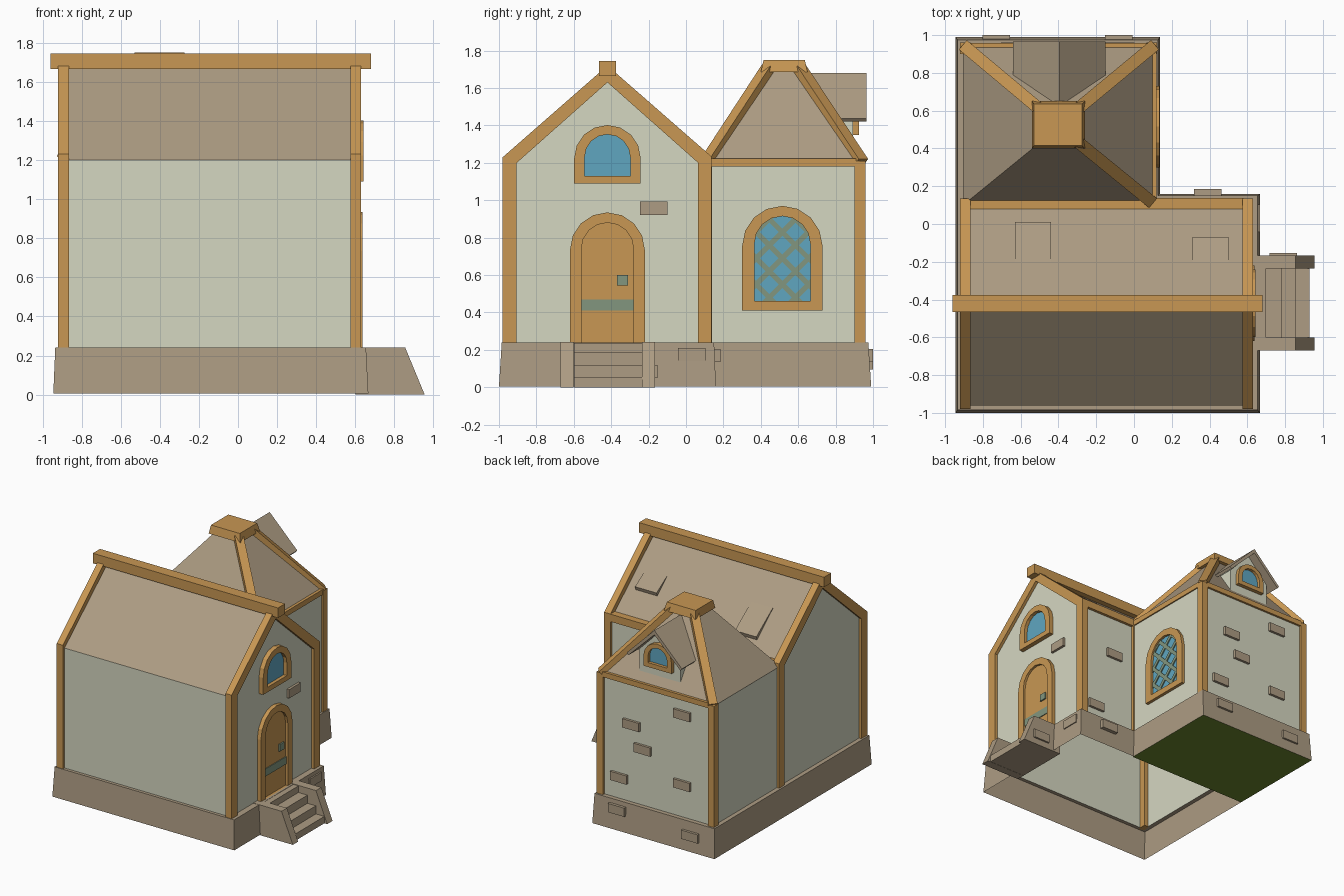
import bpy, bmesh, math
from mathutils import Vector

if "Cube" in bpy.data.objects:
    bpy.data.objects.remove(bpy.data.objects["Cube"])


def lin(c):
    c /= 255
    return c / 12.92 if c <= 0.04045 else ((c + 0.055) / 1.055) ** 2.4


def material(name, r, g, b):
    m = bpy.data.materials.new(name)
    m.diffuse_color = (lin(r), lin(g), lin(b), 1)
    m.use_nodes = True
    m.node_tree.nodes["Principled BSDF"].inputs["Base Color"].default_value = m.diffuse_color
    return m


PLASTER = material("pale plaster", 213, 215, 193)
WOOD = material("golden wood", 200, 151, 83)
STONE = material("tan stone", 173, 156, 131)
GLASS = material("blue glass", 96, 166, 192)
METAL = material("grey green metal", 130, 150, 126)
MOSS = material("moss green", 108, 134, 46)


def obj(name, verts, faces, mats, rule=None, fix=True):
    """Mesh object; rule(face) picks the material slot."""
    bm = bmesh.new()
    vs = [bm.verts.new(v) for v in verts]
    for f in faces:
        bm.faces.new([vs[i] for i in f])
    if fix:
        bmesh.ops.recalc_face_normals(bm, faces=bm.faces)
    bm.normal_update()
    if rule:
        for f in bm.faces:
            f.material_index = rule(f)
    me = bpy.data.meshes.new(name)
    bm.to_mesh(me)
    bm.free()
    for m in mats:
        me.materials.append(m)
    o = bpy.data.objects.new(name, me)
    bpy.context.collection.objects.link(o)
    return o


def at(axis, u, v, d):
    return (d, u, v) if axis == "x" else (u, d, v)


def loft(name, loops, mats, rule=None, caps=(True, True)):
    """Skin a stack of equal vertex loops."""
    n = len(loops[0])
    faces = [(k * n + i, k * n + (i + 1) % n, (k + 1) * n + (i + 1) % n, (k + 1) * n + i)
             for k in range(len(loops) - 1) for i in range(n)]
    if caps[0]:
        faces.append(tuple(range(n))[::-1])
    if caps[1]:
        faces.append(tuple(range((len(loops) - 1) * n, len(loops) * n)))
    return obj(name, [p for l in loops for p in l], faces, mats, rule)


def prism(name, pts, axis, d0, d1, mat):
    return loft(name, [[at(axis, u, v, d) for u, v in pts] for d in (d0, d1)], [mat])


def rect(x0, x1, y0, y1, z):
    return [(x0, y0, z), (x1, y0, z), (x1, y1, z), (x0, y1, z)]


def box(name, x0, x1, y0, y1, z0, z1, mat):
    return loft(name, [rect(x0, x1, y0, y1, z0), rect(x0, x1, y0, y1, z1)], [mat])


def beam(name, a, b, w, h, mat):
    """Square timber from a to b, kept upright."""
    a, b = Vector(a), Vector(b)
    d = (b - a).normalized()
    s = d.cross(Vector((0, 0, 1))).normalized() * w / 2
    t = s.cross(d).normalized() * h / 2
    return loft(name, [[p + s + t, p - s + t, p - s - t, p + s - t] for p in (a, b)], [mat])


def arch(c, r, z0, zc, n=8):
    return [(c - r, z0), (c + r, z0)] + [
        (c + r * math.cos(math.pi * i / n), zc + r * math.sin(math.pi * i / n)) for i in range(n + 1)]


def arch_frame(name, outer, inner, axis, d0, d1, panel_d, panel_mat, panel_name):
    """Arched trim ring with a recessed panel."""
    loops = [[at(axis, u, v, d) for u, v in p]
             for p, d in ((outer, d0), (outer, d1), (inner, d1), (inner, d0))]
    loft(name, loops, [WOOD], caps=(False, False))
    prism(panel_name, inner, axis, d0, panel_d, panel_mat)


# Main gabled house: open-bottomed shell, roof picked by slope
gable = [(-0.96, 0.24), (-0.96, 1.2), (-0.42, 1.665), (0.115, 1.2), (0.115, 0.24)]
v = [(x, y, z) for x in (-0.9, 0.605) for y, z in gable]
obj("house_shell", v, [(0, 1, 2, 3, 4), (9, 8, 7, 6, 5), (0, 5, 6, 1), (1, 6, 7, 2), (2, 7, 8, 3), (3, 8, 9, 4)],
    [PLASTER, STONE], lambda f: int(f.normal.z > 0.3))

# Gable timber frames at both ends
outer = [(-0.98, 0.24), (-0.98, 1.23), (-0.42, 1.72), (0.135, 1.235), (0.135, 0.24)]
inner = [(-0.905, 0.24), (-0.905, 1.2), (-0.42, 1.63), (0.065, 1.2), (0.065, 0.24)]
for side, x0, x1 in (("left", -0.92, -0.865), ("right", 0.575, 0.63)):
    for i in range(4):
        prism(f"{side}_gable_timber_{i}", [outer[i], outer[i + 1], inner[i + 1], inner[i]], "x", x0, x1, WOOD)
box("ridge_beam", -0.96, 0.68, -0.465, -0.375, 1.665, 1.745, WOOD)
box("back_eave_beam", -0.87, 0.58, 0.08, 0.137, 1.175, 1.235, WOOD)

# Tower walls and hipped roof
loft("tower_walls", [rect(-0.9, 0.11, 0.1, 0.94, z) for z in (0.24, 1.2)], [PLASTER], caps=(False, False))
loft("tower_roof", [rect(-0.905, 0.115, 0.1, 0.95, 1.2), rect(-0.5, -0.3, 0.43, 0.61, 1.7)],
     [STONE], caps=(False, True))
loft("tower_cap", [rect(-0.54, -0.26, 0.4, 0.65, 1.685), rect(-0.53, -0.275, 0.415, 0.635, 1.75)], [WOOD])
for name, x, y, tx, ty in (("back_right", 0.095, 0.935, -0.31, 0.6), ("back_left", -0.89, 0.935, -0.49, 0.6),
                           ("front_right", 0.095, 0.115, -0.31, 0.445)):
    beam("hip_beam_" + name, (x, y, 1.2), (tx, ty, 1.705), 0.065, 0.06, WOOD)
box("tower_post_right", 0.065, 0.122, 0.9, 0.96, 0.24, 1.21, WOOD)
box("tower_post_left", -0.92, -0.865, 0.9, 0.96, 0.24, 1.21, WOOD)
box("tower_post_junction", 0.09, 0.122, 0.1, 0.14, 0.24, 1.2, WOOD)
box("tower_eave_right", 0.08, 0.12, 0.12, 0.91, 1.18, 1.222, WOOD)
box("tower_eave_back", -0.88, 0.08, 0.915, 0.957, 1.18, 1.222, WOOD)

# Stone footing: tapered skirts with a ledge, moss under the tower
loft("house_footing", [rect(-0.945, 0.667, -1, 0.16, 0.005), rect(-0.935, 0.655, -0.985, 0.15, 0.24),
                       rect(-0.9, 0.6, -0.955, 0.11, 0.24)], [STONE], caps=(False, False))
loft("tower_footing", [rect(-0.945, 0.137, 0.15, 0.99, 0.005), rect(-0.935, 0.128, 0.14, 0.975, 0.24),
                       rect(-0.9, 0.11, 0.1, 0.94, 0.24)], [STONE], caps=(False, False))
obj("tower_underside", rect(-0.945, 0.137, 0.15, 0.99, 0.005), [(3, 2, 1, 0)], [MOSS], fix=False)

# Entrance steps with sloped side walls
prism("steps", [(0.6, 0), (0.93, 0), (0.93, 0.055), (0.855, 0.055), (0.855, 0.12), (0.78, 0.12),
                (0.78, 0.185), (0.7, 0.185), (0.7, 0.238), (0.6, 0.238)], "y", -0.6, -0.235, STONE)
for side, y in (("front", -0.67), ("back", -0.235)):
    prism(f"step_wall_{side}", [(0.6, 0), (0.955, 0), (0.855, 0.242), (0.6, 0.242)], "y", y, y + 0.068, STONE)

# Door, its band and handle
arch_frame("door_frame", arch(-0.42, 0.2, 0.24, 0.735), arch(-0.42, 0.14, 0.24, 0.74), "x",
           0.6, 0.637, 0.618, WOOD, "door")
box("door_band", 0.61, 0.624, -0.56, -0.28, 0.41, 0.47, METAL)
box("door_handle", 0.61, 0.63, -0.37, -0.31, 0.545, 0.6, METAL)

# Arched windows
arch_frame("attic_window_frame", arch(-0.42, 0.178, 1.09, 1.224), arch(-0.42, 0.122, 1.13, 1.23), "x",
           0.6, 0.642, 0.614, GLASS, "attic_window_glass")
arch_frame("tower_window_frame", arch(0.515, 0.215, 0.41, 0.755), arch(0.515, 0.15, 0.46, 0.765), "x",
           0.105, 0.135, 0.115, GLASS, "tower_window_glass")


def in_window(y, z):
    return abs(y - 0.515) < 0.17 and z > 0.44 and (z < 0.76 or math.hypot(y - 0.515, z - 0.76) < 0.17)


# Diagonal lattice, trimmed to end inside the window frame
for sign in (1, -1):
    for k in range(-4, 5):
        line = [(0.515 + k * 0.14 + sign * t, 0.69 + t) for t in (i * 0.005 for i in range(-100, 101))]
        line = [p for p in line if in_window(*p)]
        if len(line) > 8:
            (y0, z0), (y1, z1) = line[0], line[-1]
            beam("window_lattice", (0.118, y0, z0), (0.118, y1, z1), 0.01, 0.028, METAL)

# Dormer on the back slope
c = -0.395
prism("dormer_walls", [(c - 0.18, 1.28), (c + 0.18, 1.28), (c + 0.18, 1.46), (c, 1.645), (c - 0.18, 1.46)],
      "y", 0.62, 0.893, PLASTER)
for side, s in (("left", -1), ("right", 1)):
    prism(f"dormer_roof_{side}", [(c, 1.68), (c + s * 0.245, 1.437), (c + s * 0.23, 1.42), (c, 1.645)],
          "y", 0.62, 0.965, STONE)
arch_frame("dormer_window_frame", arch(c, 0.125, 1.35, 1.43), arch(c, 0.085, 1.385, 1.435), "y",
           0.885, 0.925, 0.9, GLASS, "dormer_window_glass")

# Loose shingles lifting off the back slope of the main roof


def roof_z(y):
    return 1.665 - (y + 0.42) * 0.869


for x0, x1, y0, y1 in ((-0.63, -0.44, -0.2, 0.01), (0.31, 0.5, -0.2, -0.07)):
    prism("loose_shingle", [(y0, roof_z(y0) - 0.01), (y0, roof_z(y0) + 0.006), (y1, roof_z(y1) + 0.035),
                            (y1 - 0.015, roof_z(y1) - 0.01)], "x", x0, x1, STONE)

# Exposed stones: (axis, centre along wall, height, wall plane, projection)
stones = [("y", -0.63, 1.06, 0.94, 0.02), ("y", -0.18, 0.86, 0.94, 0.02), ("y", -0.28, 0.69, 0.94, 0.02),
          ("y", -0.07, 0.41, 0.94, 0.02), ("y", -0.63, 0.5, 0.94, 0.02),
          ("y", -0.08, 0.17, 0.975, 0.025), ("y", -0.73, 0.13, 0.975, 0.025),
          ("y", 0.3, 0.86, 0.115, 0.02), ("y", 0.48, 0.35, 0.115, 0.02), ("y", 0.39, 0.17, 0.15, 0.035),
          ("y", 0.79, 0.085, -0.168, 0.015), ("x", -0.172, 0.957, 0.605, 0.02), ("x", 0.03, 0.175, 0.65, 0.018)]
for axis, u, z, d, e in stones:
    prism("wall_stone", [(u - 0.073, z - 0.035), (u + 0.073, z - 0.035), (u + 0.073, z + 0.035),
                         (u - 0.073, z + 0.035)], axis, d - 0.02, d + e, STONE)
